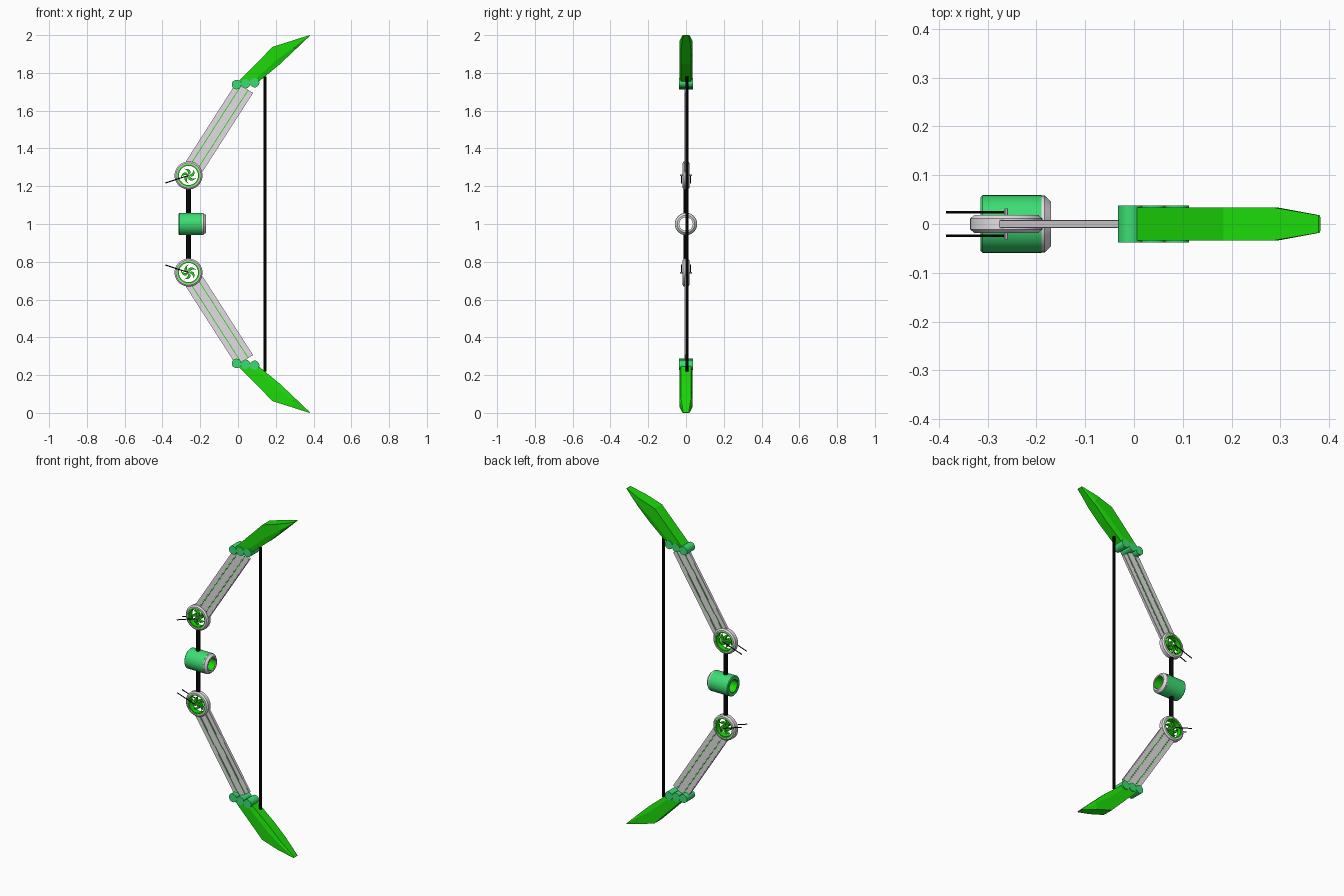
import bpy, bmesh, math
from mathutils import Vector, Matrix

if "Cube" in bpy.data.objects:
    bpy.data.objects.remove(bpy.data.objects["Cube"], do_unlink=True)


def material(name, rgb):
    m = bpy.data.materials.new(name)
    m.use_nodes = True
    m.diffuse_color = (*rgb, 1)
    m.node_tree.nodes["Principled BSDF"].inputs["Base Color"].default_value = (*rgb, 1)
    return m


GREEN = material("bright_green", (0.012, 0.7, 0.003))
TEAL = material("sea_green", (0.045, 0.72, 0.17))
GREY = material("light_grey", (0.77, 0.73, 0.77))
BLACK = material("black", (0.002, 0.002, 0.002))


def loft(name, groups, mat, closed=False, smooth=False, mirror=False):
    """Skin each group of equal loops; mirror makes a lower twin about z = 1."""
    for prefix, sign in (("upper_", 1), ("lower_", -1)) if mirror else (("", 1),):
        bm = bmesh.new()
        for sections in groups:
            loops = [[bm.verts.new((x, y, 1 + sign * (z - 1))) for x, y, z in s] for s in sections]
            n = len(loops[0])
            pairs = list(zip(loops, loops[1:]))
            if closed:
                pairs.append((loops[-1], loops[0]))
            else:
                bm.faces.new(loops[0])
                bm.faces.new(loops[-1])
            for a, b in pairs:
                for i in range(n):
                    j = (i + 1) % n
                    bm.faces.new((a[i], a[j], b[j], b[i]))
        bmesh.ops.recalc_face_normals(bm, faces=bm.faces)
        mesh = bpy.data.meshes.new(prefix + name)
        bm.to_mesh(mesh)
        bm.free()
        mesh.materials.append(mat)
        obj = bpy.data.objects.new(prefix + name, mesh)
        bpy.context.collection.objects.link(obj)
        if smooth:
            bpy.ops.object.select_all(action="DESELECT")
            obj.select_set(True)
            bpy.context.view_layer.objects.active = obj
            bpy.ops.object.shade_smooth_by_angle(angle=math.radians(30))


def rod(p, q, r, n=16):
    p, q = Vector(p), Vector(q)
    rot = (q - p).to_track_quat("Z", "Y")
    ring = [rot @ Vector((r * math.cos(t), r * math.sin(t), 0))
            for t in (math.tau * i / n for i in range(n))]
    return [[c + v for v in ring] for c in (p, q)]


def bar(p, q, offset, width, depth):
    """Flat bar from p to q, shifted sideways in the front plane."""
    p, q = Vector(p), Vector(q)
    d = (q - p).normalized()
    side, y = Vector((d.z, 0, -d.x)), Vector((0, depth / 2, 0))
    return [[c + side * (offset + k * width / 2) + h * y
             for k, h in ((-1, -1), (1, -1), (1, 1), (-1, 1))] for c in (p, q)]


def turned(profile, centre, axis, n=40):
    """Revolve a closed (along, radius) profile around an axis."""
    rot = Vector(axis).to_track_quat("Z", "Y")
    return [[Vector(centre) + rot @ (Matrix.Rotation(math.tau * i / n, 3, "Z") @ Vector((r, 0, a)))
             for a, r in profile] for i in range(n)]


# Central grip: sleeve, front collar, bore lining and the two posts
MID = (0, 0, 1)
X_AXIS, Y_AXIS = (1, 0, 0), (0, 1, 0)
loft("grip_sleeve", [turned([(-.315, .041), (-.315, .055), (-.311, .059), (-.19, .059), (-.19, .041)],
                            MID, X_AXIS)], TEAL, True, True)
loft("grip_collar", [turned([(-.19, .038), (-.19, .058), (-.183, .058), (-.17, .046), (-.17, .038)],
                            MID, X_AXIS)], GREY, True, True)
loft("grip_lining", [turned([(-.313, .036), (-.313, .042), (-.174, .042), (-.174, .036)],
                            MID, X_AXIS)], GREEN, True, True)
loft("grip_post", [rod((-.262, 0, 1.05), (-.262, 0, 1.19), .012)], BLACK, smooth=True, mirror=True)

# Bowstring
loft("bowstring", [rod((.144, .006, .22), (.144, .006, 1.78), .008, 10)], BLACK, smooth=True)

# Wheels joining grip and limbs
HUB = Vector((-.262, 0, 1.257))
loft("wheel_rim", [turned([(-.018, .059), (-.018, .066), (-.011, .074), (.011, .074), (.018, .066), (.018, .059)],
                          HUB, Y_AXIS)], GREY, True, True, True)
loft("wheel_inner_ring", [turned([(-.016, .051), (-.016, .06), (.016, .06), (.016, .051)],
                                 HUB, Y_AXIS)], GREEN, True, True, True)

# Pinwheel of five curved vanes, widening then closing to a hooked tip
vanes = []
for k in range(5):
    sections = []
    for i in range(6):
        t = i / 5
        radius, turn = .004 + .038 * t, math.tau * k / 5 + .9 * t * t
        half = .0012 + .0075 * math.sin(math.pi * t)
        out = Vector((math.cos(turn), 0, math.sin(turn)))
        across = Vector((-out.z, 0, out.x)) * half
        sections.append([HUB + out * radius + a * across + Vector((0, y, 0))
                         for a, y in ((-1, -.008), (1, -.008), (1, .008), (-1, .008))])
    vanes.append(sections)
loft("pinwheel", vanes, GREEN, mirror=True)
loft("axle", [rod(HUB - Vector((0, .032, 0)), HUB + Vector((0, .032, 0)), .004, 10)], GREY,
     smooth=True, mirror=True)
loft("needles", [rod(HUB + Vector((0, y, 0)), (-.385, y, 1.217), .0028, 8) for y in (-.024, .024)],
     BLACK, smooth=True, mirror=True)

# Limbs: flat plate, raised rails and green seams lying in the grooves
END = Vector((.036, 0, 1.722))
START = HUB + (END - HUB).normalized() * .056
loft("limb_plate", [bar(START, END, 0, .104, .014)], GREY, mirror=True)
loft("limb_rails", [bar(START, END, o, w, .017) for o, w in ((0, .036), (-.038, .024), (.038, .024))],
     GREY, mirror=True)
loft("limb_seams", [bar(START, END, o, .004, .0165) for o in (-.022, .022)], GREEN, mirror=True)

# Three cross pins at the tip of each limb
loft("cross_pins", [rod((x, -.038, z), (x, .038, z), .025, 20)
                    for x, z in ((-.008, 1.738), (.04, 1.743), (.088, 1.748))],
     TEAL, smooth=True, mirror=True)

# Blades: sections run from root to tip as outer edge, inner edge, half depth
blade = []
for outer, inner, h in (((.0, 1.752), (.108, 1.752), .034),
                        ((.183, 1.938), (.222, 1.846), .034),
                        ((.285, 1.97), (.298, 1.918), .034),
                        ((.378, 2.0), (.382, 1.998), .018)):
    o, n = Vector((outer[0], 0, outer[1])), Vector((inner[0], 0, inner[1]))
    blade.append([o.lerp(n, t) + Vector((0, y * h, 0))
                  for t, y in ((0, -1), (.7, -1), (1, -.8), (1, .8), (.7, 1), (0, 1))])
loft("blade", [blade], GREEN, mirror=True)
